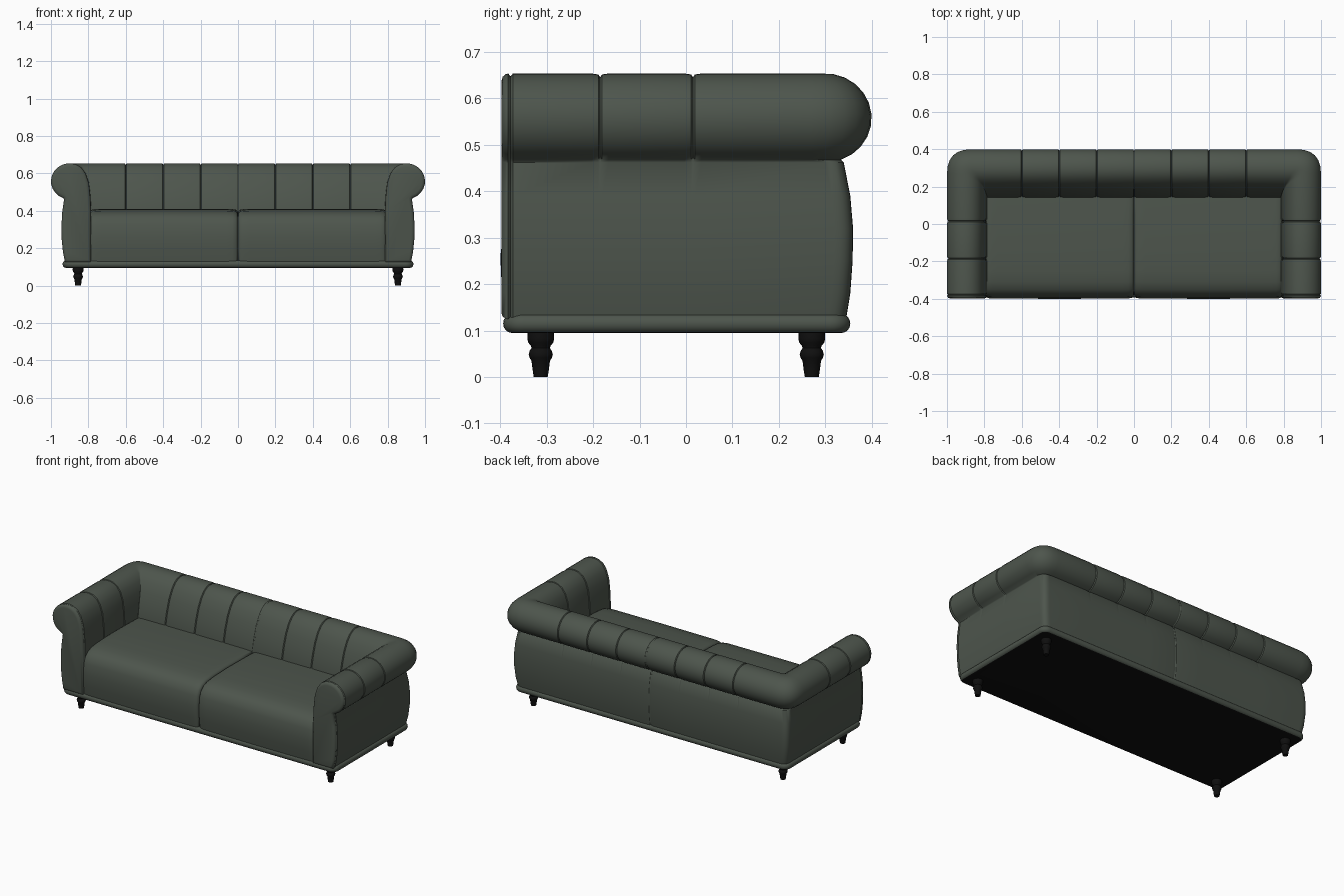
import bpy, bmesh
from math import sin, cos, radians, pi
from mathutils import Vector

cube = bpy.data.objects.get("Cube")
if cube:
    bpy.data.objects.remove(cube, do_unlink=True)


def material(name, color):
    m = bpy.data.materials.new(name)
    m.use_nodes = True
    m.diffuse_color = color
    bsdf = next(n for n in m.node_tree.nodes if n.type == 'BSDF_PRINCIPLED')
    bsdf.inputs["Base Color"].default_value = color
    return m


LEATHER = material("green_grey_leather", (0.075, 0.091, 0.073, 1))
BLACK = material("black", (0.005, 0.005, 0.005, 1))


def finish(name, bm, mats, angle=38, mirror=False):
    bmesh.ops.recalc_face_normals(bm, faces=bm.faces)
    mesh = bpy.data.meshes.new(name)
    bm.to_mesh(mesh)
    bm.free()
    ob = bpy.data.objects.new(name, mesh)
    bpy.context.collection.objects.link(ob)
    for m in mats:
        mesh.materials.append(m)
    if mirror:
        mod = ob.modifiers.new("mirror", 'MIRROR')
        mod.use_clip = True
    bpy.ops.object.select_all(action='DESELECT')
    ob.select_set(True)
    bpy.context.view_layer.objects.active = ob
    bpy.ops.object.shade_smooth_by_angle(angle=radians(angle))
    return ob


def loft(rings, cap_start=True, cap_end=True):
    """Skin closed rings of equal length."""
    bm = bmesh.new()
    loops = [[bm.verts.new(p) for p in ring] for ring in rings]
    n = len(loops[0])
    for a, b in zip(loops, loops[1:]):
        for i in range(n):
            j = (i + 1) % n
            bm.faces.new((a[i], a[j], b[j], b[i]))
    if cap_start:
        bm.faces.new(loops[0])
    if cap_end:
        bm.faces.new(loops[-1])
    return bm


def normals(points):
    """Outward normals of a counter-clockwise closed 2D profile."""
    out = []
    for i, p in enumerate(points):
        before = (p - points[i - 1]).normalized()
        after = (points[(i + 1) % len(points)] - p).normalized()
        d = (before + after).normalized()
        out.append(Vector((d.y, -d.x)))
    return out


# Shell cross-section: (arm x, back y, z, corner radius)
body = [(0.925, 0.345, 0.125, 0.04), (0.936, 0.354, 0.18, 0.04),
        (0.943, 0.359, 0.25, 0.04), (0.944, 0.36, 0.32, 0.04),
        (0.94, 0.354, 0.39, 0.04), (0.93, 0.34, 0.462, 0.04)]
roll = []
for k in range(13):
    a = radians(-70 + 15 * k)
    c, s = 0.1 * cos(a), 0.096 * sin(a)
    roll.append((0.9 + c, 0.3 + c, 0.558 + s, 0.03 + max(0, c)))
inner = [(0.838, 0.238, 0.632, 0.012), (0.815, 0.21, 0.6, 0.006),
         (0.798, 0.183, 0.55, 0.004), (0.79, 0.16, 0.48, 0.004),
         (0.786, 0.142, 0.4, 0.004), (0.786, 0.14, 0.125, 0.004)]
section = body + roll + inner
arm_n = normals([Vector((p[0], p[2])) for p in section])
back_n = normals([Vector((p[1], p[2])) for p in section])


def arm_ring(y, depth, whole=False):
    ring = []
    for i, (x, _, z, _) in enumerate(section):
        d = depth if whole or i >= len(body) else 0
        ring.append((x - arm_n[i].x * d, y, z - arm_n[i].y * d))
    return ring


def back_ring(x, depth, whole=False):
    ring = []
    for i, (_, y, z, _) in enumerate(section):
        d = depth if whole or i >= len(body) else 0
        ring.append((x, y - back_n[i].x * d, z - back_n[i].y * d))
    return ring


GROOVE = [(-0.018, 0), (-0.004, 0.002), (0, 0.008), (0.004, 0.002), (0.018, 0)]

# Arms and back: one swept half, mirrored
rings = [arm_ring(y, d, True) for y, d in
         [(-0.398, 0.018), (-0.395, 0.007), (-0.388, 0.001), (-0.383, 0),
          (-0.378, 0.006), (-0.373, 0)]]
for seam in (-0.185, 0.015):
    rings += [arm_ring(seam + o, d) for o, d in GROOVE]
STEPS = 6
for k in range(STEPS + 1):
    t = k / STEPS
    rings.append([(x - r * t * t, y - r * (1 - t) ** 2, z) for x, y, z, r in section])
for seam in (0.6, 0.4, 0.2):
    rings += [back_ring(seam - o, d) for o, d in GROOVE]
rings += [back_ring(-o, d, True) for o, d in GROOVE[:3]]
finish("arms_and_back", loft(rings, cap_end=False), [LEATHER], mirror=True)

# Seat cushions
seat = [Vector(p) for p in
        [(0.17, 0.12), (0.17, 0.402), (0.05, 0.408), (-0.12, 0.41), (-0.25, 0.406),
         (-0.31, 0.399), (-0.35, 0.385), (-0.376, 0.362), (-0.391, 0.325),
         (-0.399, 0.26), (-0.396, 0.19), (-0.386, 0.12)]]
seat_n = normals(seat)
ends = [(0.0, 0.022), (0.004, 0.011), (0.012, 0.004), (0.03, 0.001), (0.06, 0)]
stations = ends + [(0.4, -0.001)] + [(0.79 - x, d * 0.6) for x, d in reversed(ends)]
for side, name in ((1, "left_seat_cushion"), (-1, "right_seat_cushion")):
    rings = [[(side * x, p.x - n.x * d, p.y - n.y * d) for p, n in zip(seat, seat_n)]
             for x, d in stations]
    finish(name, loft(rings), [LEATHER])

# Base rail with a rounded edge and a dark underside
rings = []
for k in range(9):
    a = -pi / 2 + pi * k / 8
    inset, z = 0.018 * (1 - cos(a)), 0.115 + 0.02 * sin(a)
    ring = []
    for sx, sy, start in ((1, 1, 0), (-1, 1, 90), (-1, -1, 180), (1, -1, 270)):
        for step in range(7):
            b = radians(start + 15 * step)
            rad = 0.045 - inset
            ring.append((sx * 0.893 + rad * cos(b), -0.02 + sy * 0.329 + rad * sin(b), z))
    rings.append(ring)
bm = loft(rings)
bmesh.ops.recalc_face_normals(bm, faces=bm.faces)
for f in bm.faces:
    f.material_index = 1 if f.normal.z < -0.95 else 0
finish("base_rail", bm, [LEATHER, BLACK])

# Turned feet
turning = [(0.015, 0), (0.017, 0.012), (0.02, 0.035), (0.024, 0.041), (0.026, 0.048),
           (0.024, 0.056), (0.02, 0.062), (0.021, 0.067), (0.027, 0.074),
           (0.029, 0.083), (0.028, 0.1)]
for sx, side in ((1, "left"), (-1, "right")):
    for y, end in ((-0.313, "front"), (0.271, "back")):
        rings = [[(sx * 0.855 + r * cos(2 * pi * k / 20), y + r * sin(2 * pi * k / 20), z)
                  for k in range(20)] for r, z in turning]
        finish(f"{end}_{side}_foot", loft(rings), [BLACK])
